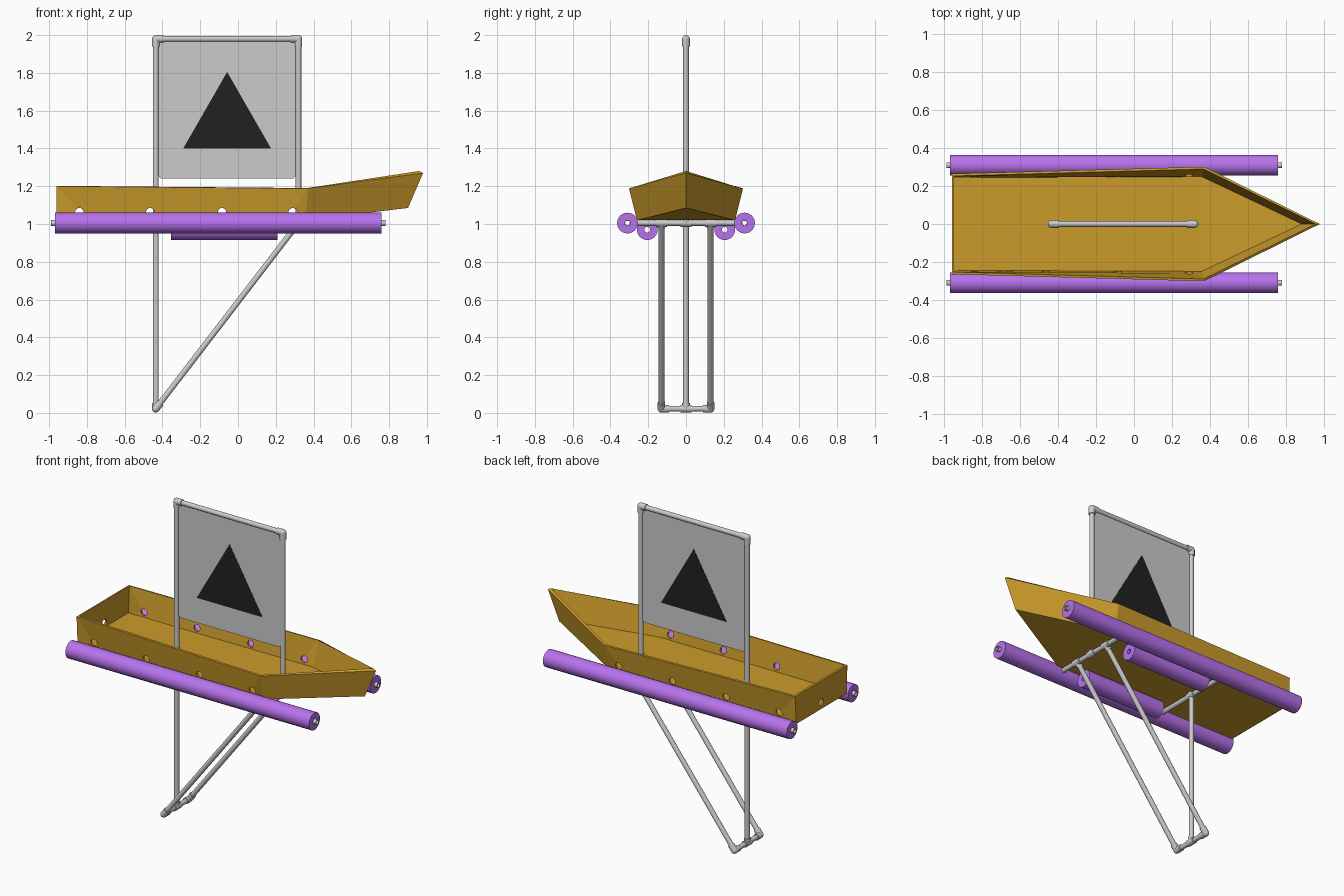
import bpy, bmesh
from math import pi, cos, sin
from mathutils import Vector, Matrix

if "Cube" in bpy.data.objects:
    bpy.data.objects.remove(bpy.data.objects["Cube"])


def material(name, rgb):
    m = bpy.data.materials.new(name)
    m.diffuse_color = (*rgb, 1)
    m.use_nodes = True
    m.node_tree.nodes["Principled BSDF"].inputs["Base Color"].default_value = m.diffuse_color
    return m


PURPLE = material("purple_foam", (0.48, 0.17, 0.85))
GOLD = material("gold_hull", (0.60, 0.33, 0.025))
BLACK = material("black_mark", (0.015, 0.015, 0.015))


def finish(name, bm, mat=None, smooth=True):
    me = bpy.data.meshes.new(name)
    bm.to_mesh(me)
    bm.free()
    ob = bpy.data.objects.new(name, me)
    bpy.context.collection.objects.link(ob)
    if mat:
        me.materials.append(mat)
    bpy.ops.object.select_all(action='DESELECT')
    ob.select_set(True)
    bpy.context.view_layer.objects.active = ob
    if smooth:
        bpy.ops.object.shade_smooth_by_angle(angle=0.6)
    return ob


def add_rod(bm, a, b, r, bore=0, n=24):
    """Solid rod, or hollow tube when a bore is given, from a to b."""
    a, b = Vector(a), Vector(b)
    q = (b - a).to_track_quat('Z', 'Y')

    def ring(c, rad):
        return [bm.verts.new(c + q @ Vector((rad * cos(2 * pi * i / n), rad * sin(2 * pi * i / n), 0)))
                for i in range(n)]
    rings = [ring(a, r), ring(b, r)]
    if bore:
        rings += [ring(b, bore), ring(a, bore)]
        pairs = [(0, 1), (1, 2), (2, 3), (3, 0)]
    else:
        pairs = [(0, 1)]
        bm.faces.new(rings[0][::-1])
        bm.faces.new(rings[1])
    for s, t in pairs:
        for i in range(n):
            j = (i + 1) % n
            bm.faces.new((rings[s][i], rings[s][j], rings[t][j], rings[t][i]))


def rod(name, a, b, r=0.015, bore=0, mat=None):
    bm = bmesh.new()
    add_rod(bm, a, b, r, bore)
    return finish(name, bm, mat)


def fitting(name, at, dirs, r=0.02, arm=0.04):
    """Pipe joint: a ball with a short sleeve along each direction."""
    bm = bmesh.new()
    at = Vector(at)
    bmesh.ops.create_uvsphere(bm, u_segments=20, v_segments=12, radius=r,
                              matrix=Matrix.Translation(at))
    for d in dirs:
        add_rod(bm, at, at + Vector(d).normalized() * arm, r, n=20)
    return finish(name, bm)


def plate(name, outline, thick, mat=None):
    """Flat outline in x, z extruded evenly about y = 0."""
    bm = bmesh.new()
    f = bm.faces.new([bm.verts.new((x, -thick / 2, z)) for x, z in outline])
    ext = bmesh.ops.extrude_face_region(bm, geom=[f])
    bmesh.ops.translate(bm, vec=(0, thick, 0),
                        verts=[v for v in ext['geom'] if isinstance(v, bmesh.types.BMVert)])
    bmesh.ops.recalc_face_normals(bm, faces=bm.faces)
    return finish(name, bm, mat, smooth=False)


# Hull: open shell, thickened inwards, with drain holes
bottom = [(-0.96, 0.255, 1.02), (0.36, 0.26, 1.02), (0.90, 0, 1.085),
          (0.36, -0.26, 1.02), (-0.96, -0.255, 1.02)]
rim = [(-0.96, 0.265, 1.20), (0.37, 0.302, 1.188), (0.98, 0, 1.27),
       (0.37, -0.302, 1.188), (-0.96, -0.265, 1.20)]
bm = bmesh.new()
v = [bm.verts.new(p) for p in bottom + rim]
bm.faces.new((v[0], v[1], v[3], v[4]))
bm.faces.new((v[1], v[2], v[3]))
for i in range(5):
    j = (i + 1) % 5
    bm.faces.new((v[j], v[i], v[i + 5], v[j + 5]))
hull = finish("hull", bm, GOLD, smooth=False)

bm = bmesh.new()
for x in (-0.84, -0.465, -0.085, 0.29):
    add_rod(bm, (x, -0.4, 1.063), (x, 0.4, 1.063), 0.022)
add_rod(bm, (-1.05, 0, 1.063), (-0.9, 0, 1.063), 0.022)
bmesh.ops.recalc_face_normals(bm, faces=bm.faces)
cutter = finish("drain_hole_cutter", bm, smooth=False)
cutter.hide_render = True

bpy.ops.object.select_all(action='DESELECT')
hull.select_set(True)
bpy.context.view_layer.objects.active = hull
sol = hull.modifiers.new("thickness", 'SOLIDIFY')
sol.thickness, sol.offset, sol.use_even_offset = 0.012, -1, True
cut = hull.modifiers.new("drain_holes", 'BOOLEAN')
cut.object, cut.operation, cut.solver = cutter, 'DIFFERENCE', 'EXACT'
for name in ("thickness", "drain_holes"):
    bpy.ops.object.modifier_apply(modifier=name)
bpy.data.objects.remove(cutter)

# Foam floats and the hollow pipes through the long ones
for side, s in (("left", 1), ("right", -1)):
    y = 0.31 * s
    rod(f"long_float_{side}", (-0.97, y, 1.005), (0.76, y, 1.005), 0.055, 0.0158, PURPLE)
    rod(f"float_pipe_{side}", (-0.99, y, 1.005), (0.78, y, 1.005), 0.0155, 0.012)
    y = 0.205 * s
    rod(f"short_float_{side}", (-0.355, y, 0.97), (0.21, y, 0.97), 0.055, 0.015, PURPLE)

# Pipe frame
XB, XF, ZT, ZC, ZB, YD = -0.435, 0.32, 1.98, 1.005, 0.022, 0.13
rod("rear_mast", (XB, 0, ZB), (XB, 0, ZT))
rod("front_mast", (XF, 0, ZC), (XF, 0, ZT))
rod("top_bar", (XB, 0, ZT), (XF, 0, ZT))
rod("keel_bar", (XB, -YD, ZB), (XB, YD, ZB))
for name, x in (("rear", XB), ("front", XF)):
    rod(f"{name}_cross_bar", (x, -0.297, ZC), (x, 0.297, ZC))
    fitting(f"{name}_cross_tee", (x, 0, ZC), [(0, 1, 0), (0, -1, 0), (0, 0, 1)], arm=0.03)
brace = Vector((XF - XB, 0, ZC - ZB))
for side, s in (("left", 1), ("right", -1)):
    rod(f"brace_{side}", (XB, YD * s, ZB), (XF, YD * s, ZC))
    fitting(f"brace_foot_{side}", (XB, YD * s, ZB), [brace, (0, -s, 0)])
    fitting(f"brace_head_{side}", (XF, YD * s, ZC), [-brace, (0, 1, 0), (0, -1, 0)], arm=0.03)
fitting("keel_tee", (XB, 0, ZB), [(0, 1, 0), (0, -1, 0), (0, 0, 1)], arm=0.03)
fitting("rear_top_elbow", (XB, 0, ZT), [(1, 0, 0), (0, 0, -1)])
fitting("front_top_elbow", (XF, 0, ZT), [(-1, 0, 0), (0, 0, -1)])

# Sail panel with rounded corners, and the triangle shown on both faces
outline = []
r = 0.025
for k, (cx, cz) in enumerate([(0.308 - r, 1.97 - r), (-0.423 + r, 1.97 - r),
                              (-0.423 + r, 1.24 + r), (0.308 - r, 1.24 + r)]):
    for i in range(6):
        t = pi / 2 * (k + i / 5)
        outline.append((cx + r * cos(t), cz + r * sin(t)))
plate("sail_panel", outline, 0.006)
plate("triangle_mark", [(-0.29, 1.40), (0.175, 1.40), (-0.0575, 1.805)], 0.009, BLACK)
